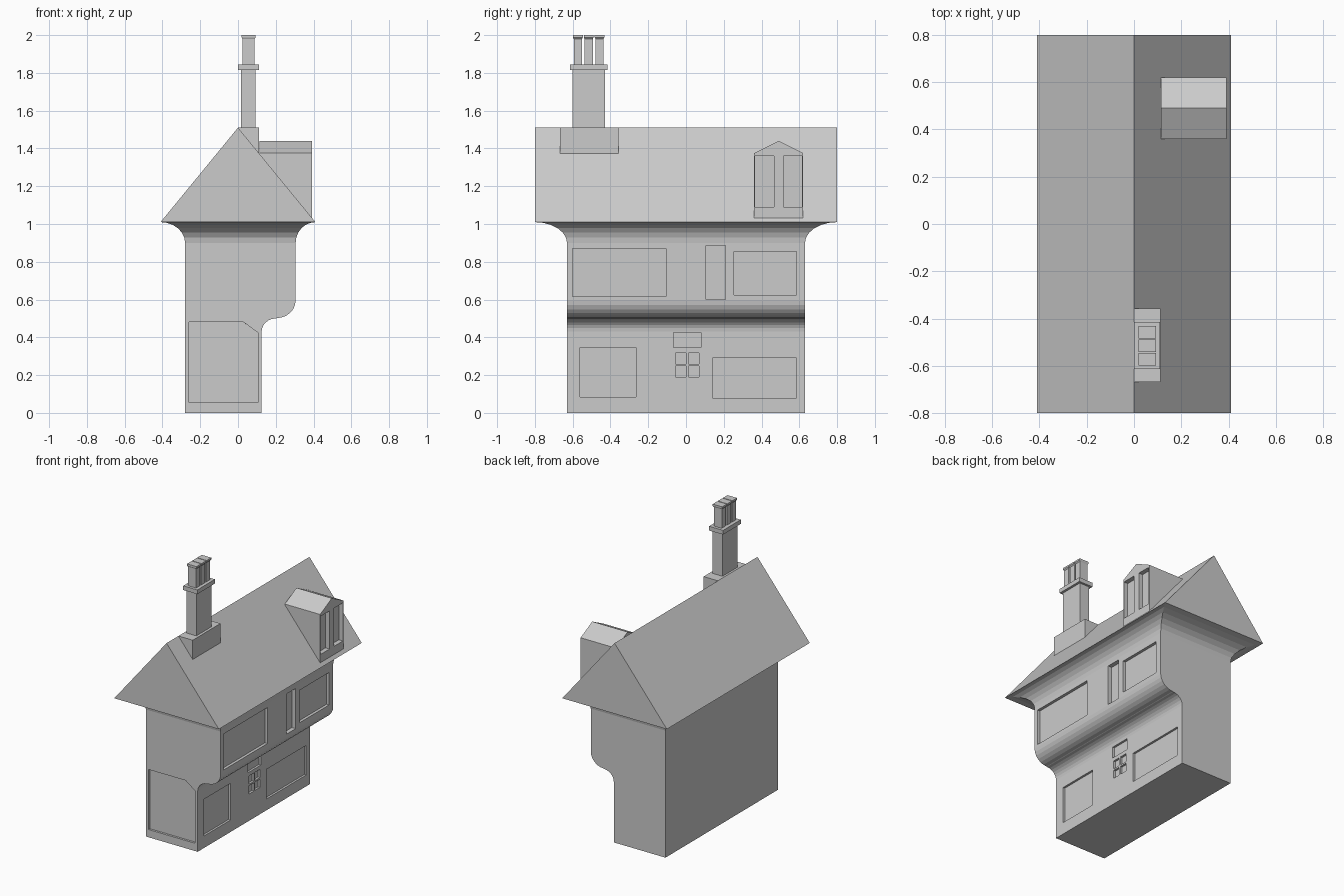
import bpy, bmesh
from math import sin, cos, pi

if "Cube" in bpy.data.objects:
    bpy.data.objects.remove(bpy.data.objects["Cube"])


def loft(name, rings, start=True, end=True):
    """Skin a stack of equal-length vertex rings into one flat-faced object."""
    bm = bmesh.new()
    vs = [[bm.verts.new(p) for p in r] for r in rings]
    n = len(vs[0])
    for a, b in zip(vs, vs[1:]):
        for i in range(n):
            j = (i + 1) % n
            bm.faces.new((a[i], a[j], b[j], b[i]))
    if start:
        bm.faces.new(vs[0][::-1])
    if end:
        bm.faces.new(vs[-1])
    bmesh.ops.remove_doubles(bm, verts=bm.verts, dist=1e-5)
    bmesh.ops.recalc_face_normals(bm, faces=bm.faces)
    me = bpy.data.meshes.new(name)
    bm.to_mesh(me)
    bm.free()
    ob = bpy.data.objects.new(name, me)
    bpy.context.collection.objects.link(ob)
    return ob


def rect(x0, x1, y0, y1, z):
    return [(x0, y0, z), (x1, y0, z), (x1, y1, z), (x0, y1, z)]


def box(name, x0, x1, y0, y1, z0, z1, **caps):
    return loft(name, [rect(x0, x1, y0, y1, z0), rect(x0, x1, y0, y1, z1)], **caps)


def carve(ob, cutters):
    """Cut recesses, bake the result and remove the helpers."""
    for c in cutters:
        c.hide_render = True
        m = ob.modifiers.new("recess", 'BOOLEAN')
        m.operation, m.solver, m.object = 'DIFFERENCE', 'EXACT', c
    dg = bpy.context.evaluated_depsgraph_get()
    me = bpy.data.meshes.new_from_object(ob.evaluated_get(dg))
    ob.modifiers.clear()
    ob.data = me
    for c in cutters:
        bpy.data.objects.remove(c)


# Walls: stacked rectangles with the jetty on the right and a cove under the eaves
L, R0, R1, Y = -0.28, 0.125, 0.305, 0.63
N = 6
steps = [(k + 0.0) / N * pi / 2 for k in range(N + 1)]
rings = [rect(L, R0, -Y, Y, 0)]
for a in steps:
    rings.append(rect(L, R0 + 0.075 * (1 - cos(a)), -Y, Y, 0.43 + 0.07 * sin(a)))
for a in steps:
    rings.append(rect(L, 0.205 + 0.1 * sin(a), -Y, Y, 0.595 - 0.093 * cos(a)))
for a in steps:
    t = 1 - cos(a)
    y = Y + 0.17 * t
    rings.append(rect(L - 0.13 * t, R1 + 0.105 * t, -y, y, 0.9 + 0.11 * sin(a)))
walls = loft("walls", rings)

# Window and door recesses: wall plane x, depth, y0, y1, z0, z1
recesses = [
    (R1, 0.02, -0.6, -0.105, 0.615, 0.87),
    (R1, 0.03, 0.105, 0.21, 0.6, 0.885),
    (R1, 0.02, 0.255, 0.585, 0.625, 0.855),
    (R0, 0.015, -0.56, -0.265, 0.085, 0.345),
    (R0, 0.015, 0.14, 0.585, 0.08, 0.29),
    (R0, 0.015, -0.065, 0.08, 0.345, 0.425),
]
for y0 in (-0.055, 0.012):
    for z0 in (0.19, 0.26):
        recesses.append((R0, 0.015, y0, y0 + 0.056, z0, z0 + 0.058))
cutters = [box("cutter", x - d, x + 0.05, *r) for x, d, *r in recesses]
door = [(-0.26, 0.055), (0.105, 0.055), (0.105, 0.425), (0.03, 0.48), (-0.26, 0.48)]
cutters.append(loft("cutter", [[(x, y, z) for x, z in door] for y in (-0.68, -0.615)]))
carve(walls, cutters)

# Remove the hidden lid beneath the roof
bm = bmesh.new()
bm.from_mesh(walls.data)
lid = [f for f in bm.faces if all(v.co.z > 1.009 for v in f.verts)]
bmesh.ops.delete(bm, geom=lid, context='FACES')
bm.to_mesh(walls.data)
bm.free()

# Gabled roof
loft("roof", [[(x, y, z) for x, z in ((-0.41, 1.01), (0.41, 1.01), (0, 1.51))]
              for y in (-0.8, 0.8)])

# Dormer, its underside following the roof slope
gable = [(0.62, 1.375), (0.49, 1.44), (0.36, 1.375)]
dormer = loft("dormer", [[(x, 0.36, zb), (x, 0.62, zb)] + [(x, y, z) for y, z in gable]
                         for x, zb in ((0.115, 1.365), (0.392, 1.03))])
carve(dormer, [box("cutter", 0.36, 0.45, y0, y1, 1.09, 1.36)
               for y0, y1 in ((0.366, 0.465), (0.515, 0.614))])

# Chimney: saddle on the slope, shaft, collar and three flared pots
loft("chimney_base", [[(x, y, z) for x, z in ((0, 1.51), (0.112, 1.373), (0.112, 1.51))]
                      for y in (-0.667, -0.357)])
box("chimney_shaft", 0.015, 0.093, -0.6, -0.43, 1.51, 1.82, start=False, end=False)
box("chimney_collar", 0.0, 0.11, -0.613, -0.415, 1.815, 1.845)
for i in range(3):
    c = -0.572 + 0.057 * i
    loft(f"chimney_pot_{i + 1}",
         [rect(0.056 - wx, 0.056 + wx, c - wy, c + wy, z) for wx, wy, z in
          ((0.031, 0.022, 1.845), (0.031, 0.022, 1.98), (0.037, 0.026, 1.988), (0.037, 0.026, 2.0))],
         start=False)
